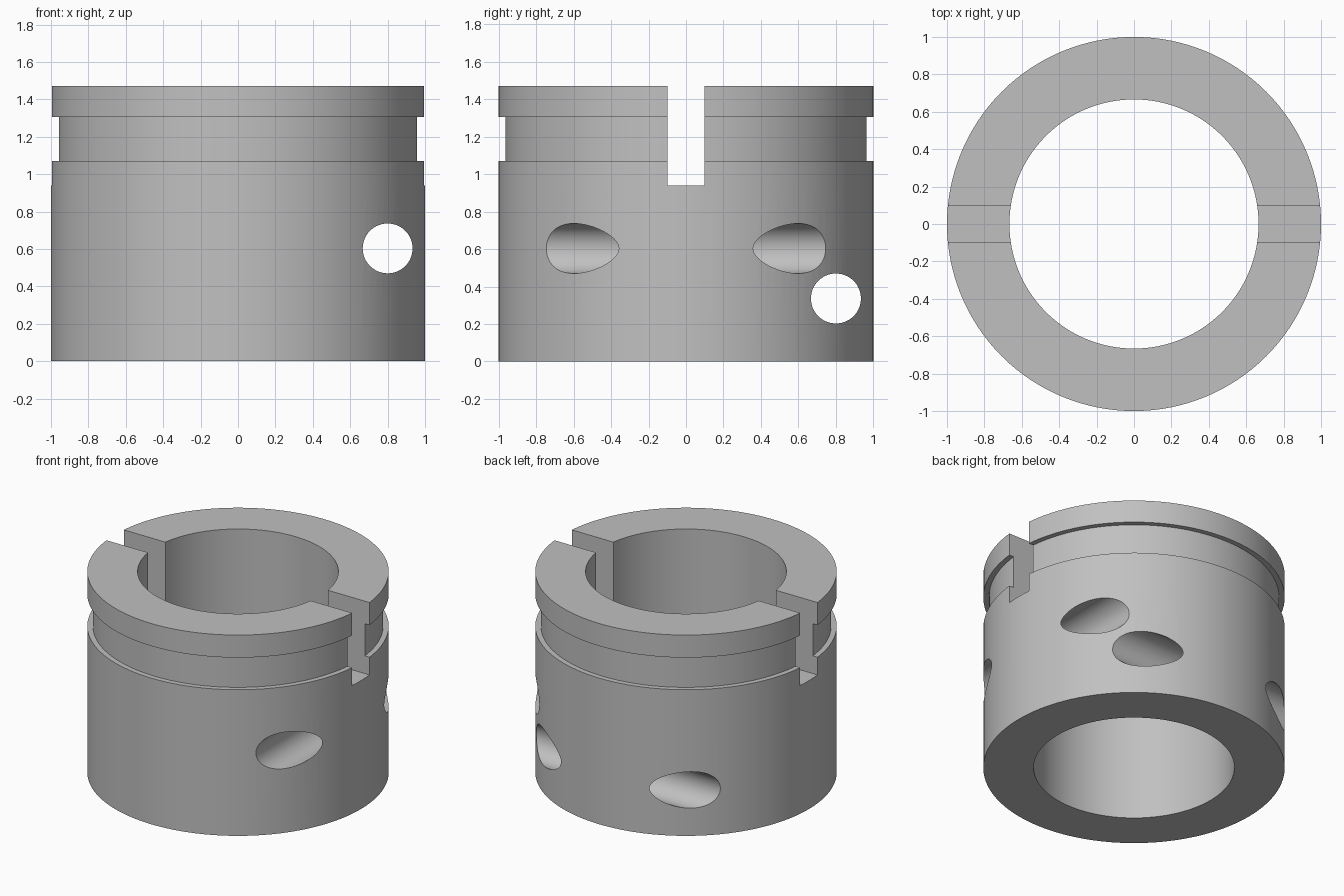
import bpy, bmesh, math
from mathutils import Matrix

cube = bpy.data.objects.get("Cube")
if cube:
    bpy.data.objects.remove(cube, do_unlink=True)

OUTER, BORE, GROOVE, HEIGHT = 1.0, 0.666, 0.963, 1.47
SEGMENTS = 128

steel = bpy.data.materials.new("plain grey steel")
steel.use_nodes = True
grey = (0.53, 0.53, 0.53, 1)
steel.diffuse_color = grey
steel.node_tree.nodes["Principled BSDF"].inputs["Base Color"].default_value = grey


def make_object(name, bm):
    bmesh.ops.recalc_face_normals(bm, faces=bm.faces)
    mesh = bpy.data.meshes.new(name)
    bm.to_mesh(mesh)
    bm.free()
    mesh.materials.append(steel)
    obj = bpy.data.objects.new(name, mesh)
    bpy.context.collection.objects.link(obj)
    return obj


def lathe(name, profile):
    """Revolve a closed (radius, height) profile around z."""
    bm = bmesh.new()
    rings = []
    for i in range(SEGMENTS):
        a = math.tau * i / SEGMENTS
        rings.append([bm.verts.new((r * math.cos(a), r * math.sin(a), z)) for r, z in profile])
    n = len(profile)
    for i, ring in enumerate(rings):
        after = rings[(i + 1) % SEGMENTS]
        for j in range(n):
            k = (j + 1) % n
            bm.faces.new((ring[j], after[j], after[k], ring[k]))
    return make_object(name, bm)


def drill(name, location, axis):
    """Round cutter passing right across the body."""
    bm = bmesh.new()
    turn = Matrix.Rotation(math.pi / 2, 4, "Y" if axis == "X" else "X")
    bmesh.ops.create_cone(bm, cap_ends=True, segments=64, radius1=0.1333, radius2=0.1333,
                          depth=2.4, matrix=Matrix.Translation(location) @ turn)
    return make_object(name, bm)


def slot(name, width, bottom):
    """Box cutter open at the top, running along x."""
    bm = bmesh.new()
    top = HEIGHT + 0.2
    place = Matrix.Translation((0, 0, (bottom + top) / 2))
    bmesh.ops.create_cube(bm, size=1, matrix=place @ Matrix.Diagonal((2.4, width, top - bottom, 1)))
    return make_object(name, bm)


# Ring body with a retaining groove under the rim
body = lathe("ring_body", [
    (BORE, 0), (OUTER, 0), (OUTER, 1.07), (GROOVE, 1.07),
    (GROOVE, 1.305), (OUTER, 1.305), (OUTER, HEIGHT), (BORE, HEIGHT)])

# Cross slot and the two offset cross holes
cutters = [
    slot("slot_cutter", 0.2, 0.94),
    drill("upper_hole_cutter", (0.8, 0, 0.603), "Y"),
    drill("lower_hole_cutter", (0, 0.8, 0.336), "X"),
]

bpy.ops.object.select_all(action="DESELECT")
body.select_set(True)
bpy.context.view_layer.objects.active = body
for cutter in cutters:
    cut = body.modifiers.new(cutter.name, "BOOLEAN")
    cut.operation, cut.solver, cut.object = "DIFFERENCE", "EXACT", cutter
    bpy.ops.object.modifier_apply(modifier=cut.name)
    bpy.data.objects.remove(cutter, do_unlink=True)

bpy.ops.object.shade_smooth_by_angle(angle=math.radians(30))
